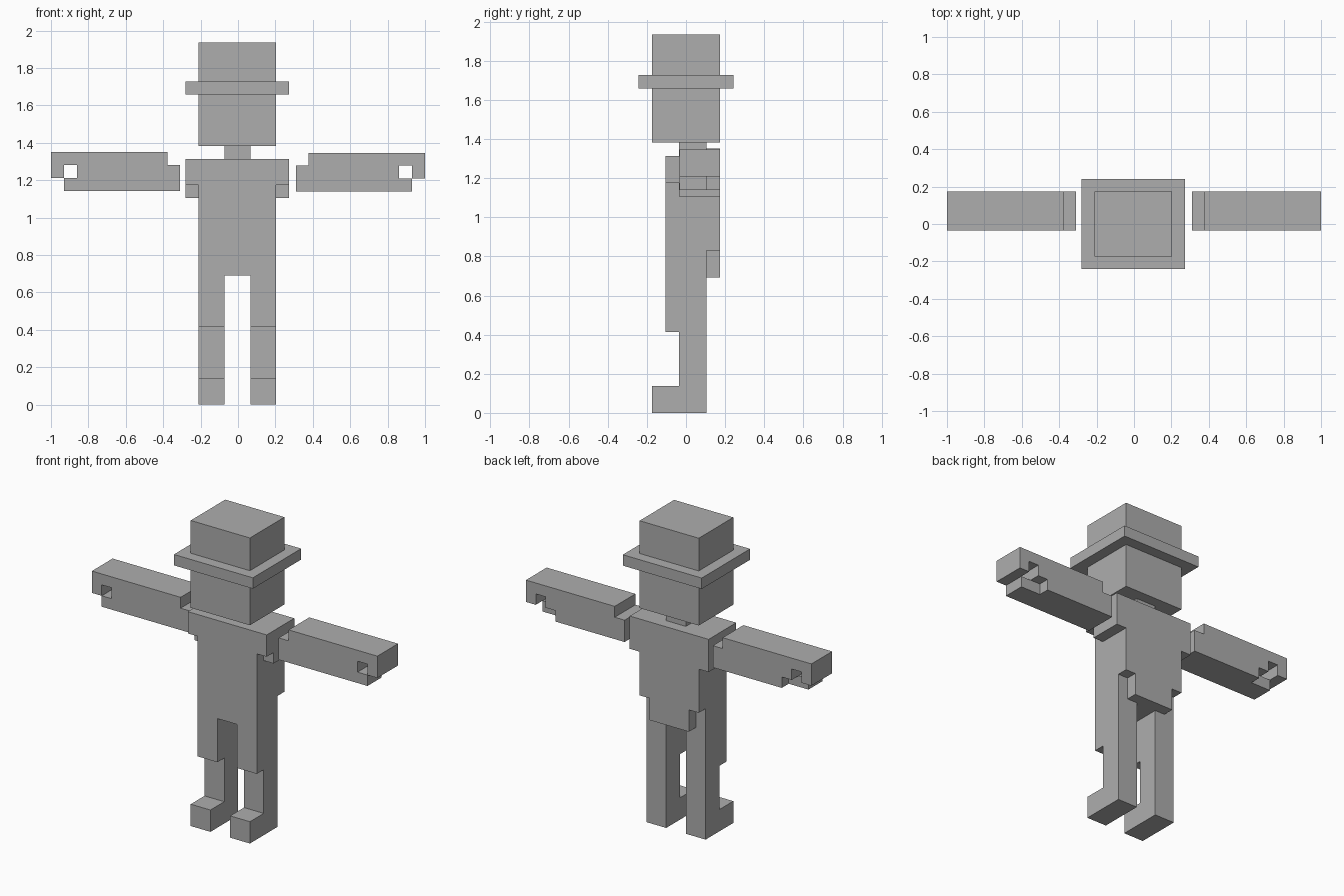
import bpy, bmesh
from mathutils import Vector

if "Cube" in bpy.data.objects:
    bpy.data.objects.remove(bpy.data.objects["Cube"])

V = 0.0691  # size of one block

grey = bpy.data.materials.new("grey")
grey.diffuse_color = (0.42, 0.42, 0.42, 1)
grey.use_nodes = True
grey.node_tree.nodes["Principled BSDF"].inputs["Base Color"].default_value = grey.diffuse_color


def cells(*boxes):
    """Set of unit blocks filled by boxes (x0, x1, y0, y1, z0, z1)."""
    return {(x, y, z) for x0, x1, y0, y1, z0, z1 in boxes
            for x in range(x0, x1) for y in range(y0, y1) for z in range(z0, z1)}


def mirror(blocks):
    return {(-x - 1, y, z) for x, y, z in blocks}


def build(name, blocks, solid, origin):
    """Skin the blocks, leaving out faces that touch another block."""
    bm = bmesh.new()
    verts = {}

    def vert(p):
        if p not in verts:
            verts[p] = bm.verts.new(Vector(p) * V + Vector(origin))
        return verts[p]

    for c in sorted(blocks):
        for axis in range(3):
            u, w = (axis + 1) % 3, (axis + 2) % 3
            for side in (0, 1):
                n = list(c)
                n[axis] += 2 * side - 1
                if tuple(n) in solid:
                    continue
                corners = []
                for a, b in ((0, 0), (1, 0), (1, 1), (0, 1)):
                    p = list(c)
                    p[axis] += side
                    p[u] += a
                    p[w] += b
                    corners.append(vert(tuple(p)))
                bm.faces.new(corners if side else corners[::-1])
    bmesh.ops.dissolve_limit(bm, angle_limit=0.01, verts=bm.verts[:], edges=bm.edges[:])
    mesh = bpy.data.meshes.new(name)
    bm.to_mesh(mesh)
    bm.free()
    mesh.materials.append(grey)
    bpy.context.collection.objects.link(bpy.data.objects.new(name, mesh))


# Leg with foot and the trouser flap in front of the thigh
leg = cells((1, 3, 3, 5, 0, 10), (1, 3, 1, 3, 0, 2), (1, 3, 2, 3, 6, 10))
# Torso, shoulders (shorter at the front) and coat tail
torso = cells((-3, 3, 2, 5, 10, 19), (-3, 3, 5, 6, 12, 19), (-2, 2, 5, 6, 10, 12),
              (-4, 4, 2, 3, 17, 19), (-4, 4, 3, 6, 16, 19))
body = {
    "right_leg": leg,
    "left_leg": mirror(leg),
    "torso": torso,
    "neck": cells((-1, 1, 3, 5, 19, 20)),
    "head": cells((-3, 3, 1, 6, 20, 24)),
    "hat": cells((-4, 4, 0, 7, 24, 25), (-3, 3, 1, 6, 25, 28)),
}
solid = set().union(*body.values())
for name, blocks in body.items():
    build(name, blocks, solid, (-0.003, -3.5 * V, 0))

# Arm with notched shoulder end, finger hole and a finger curled under the hand
arm = cells((0, 10, 0, 3, 0, 3))
arm -= cells((0, 1, 0, 3, 2, 3),    # shoulder notch
             (8, 9, 0, 3, 1, 2),    # hole through the hand
             (9, 10, 0, 3, 0, 1),   # open fingertips
             (7, 9, 2, 3, 0, 1))    # short back edge of the palm
build("right_arm", arm, arm, (1 - 10 * V, -0.034, 1.139))
left = mirror(arm)
build("left_arm", left, left, (-1 + 10 * V, -0.034, 1.143))
